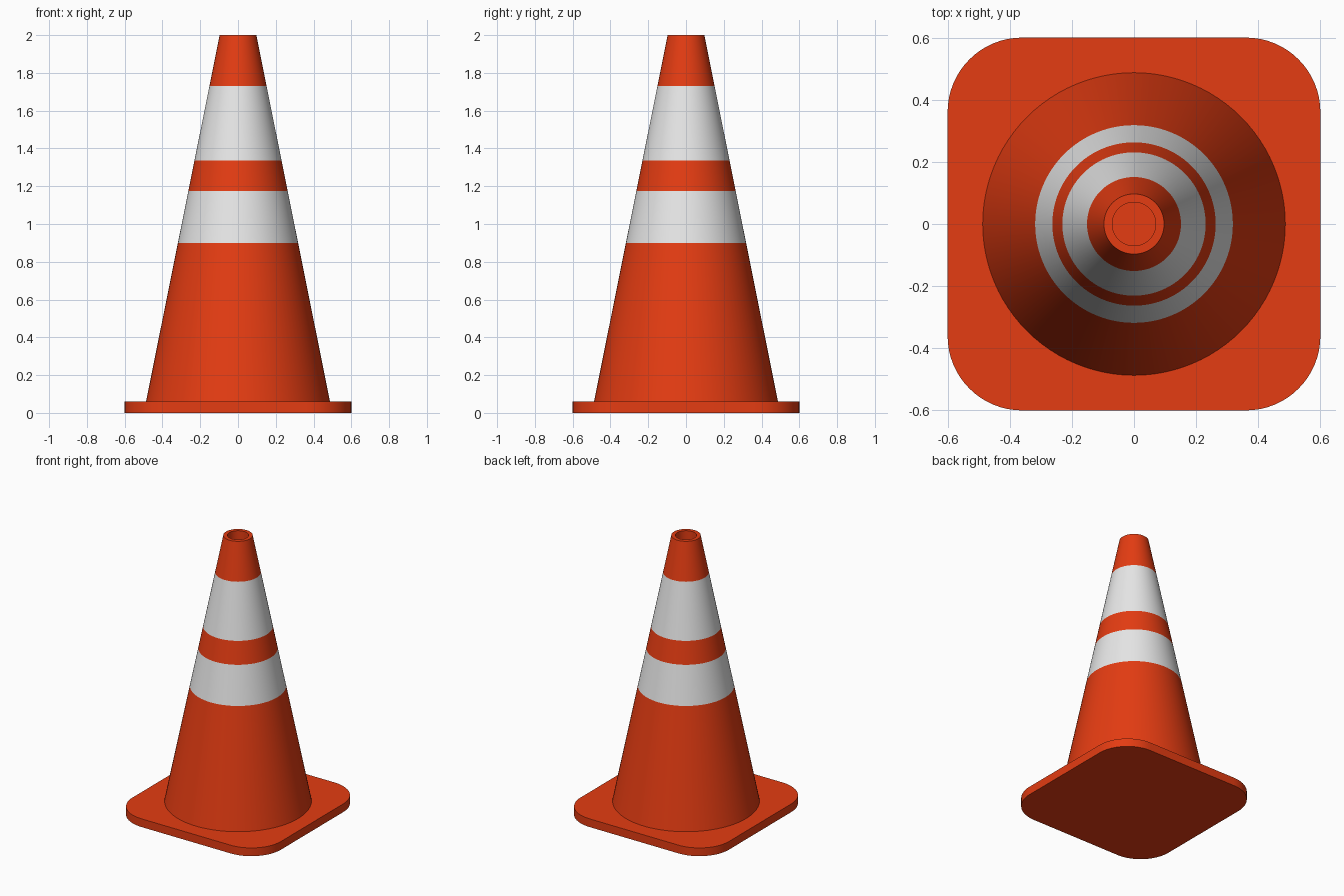
import bpy, bmesh, math

if "Cube" in bpy.data.objects:
    bpy.data.objects.remove(bpy.data.objects["Cube"])

def material(name, rgb):
    m = bpy.data.materials.new(name)
    m.diffuse_color = (*rgb, 1)
    m.use_nodes = True
    m.node_tree.nodes["Principled BSDF"].inputs["Base Color"].default_value = m.diffuse_color
    return m

orange = material("orange", (0.78, 0.045, 0.006))
white = material("white", (0.8, 0.8, 0.8))

def finish(name, bm, mats):
    bmesh.ops.recalc_face_normals(bm, faces=bm.faces)
    me = bpy.data.meshes.new(name)
    bm.to_mesh(me)
    bm.free()
    ob = bpy.data.objects.new(name, me)
    bpy.context.collection.objects.link(ob)
    for m in mats:
        me.materials.append(m)
    bpy.ops.object.select_all(action='DESELECT')
    ob.select_set(True)
    bpy.context.view_layer.objects.active = ob
    bpy.ops.object.shade_smooth_by_angle(angle=math.radians(30))
    return ob

# Base plate: square with rounded corners, extruded
HALF, CORNER, BASE_H, STEPS = 0.6, 0.24, 0.06, 16
bm = bmesh.new()
ring = []
for k in range(4):
    mid = math.radians(45 + 90 * k)
    cx = math.copysign(HALF - CORNER, math.cos(mid))
    cy = math.copysign(HALF - CORNER, math.sin(mid))
    for i in range(STEPS + 1):
        a = math.radians(90 * (k + i / STEPS))
        ring.append(bm.verts.new((cx + CORNER * math.cos(a), cy + CORNER * math.sin(a), 0)))
bottom = bm.faces.new(ring)
top = bmesh.ops.extrude_face_region(bm, geom=[bottom], use_keep_orig=True)
bmesh.ops.translate(bm, vec=(0, 0, BASE_H),
                    verts=[v for v in top["geom"] if isinstance(v, bmesh.types.BMVert)])
finish("base_plate", bm, [orange])

# Cone body: lathed profile with rings at the stripe edges and a hole in the top
R0, R1, H, SIDES = 0.487, 0.097, 2.0, 96
STRIPES = [(0.90, 1.175), (1.335, 1.73)]

def radius(z):
    return R0 + (R1 - R0) * (z - BASE_H) / (H - BASE_H)

levels = [BASE_H] + [z for s in STRIPES for z in s] + [H]
profile = [(radius(z), z) for z in levels] + [(0.07, H), (0.07, H - 0.15)]
bm = bmesh.new()
rings = [[bm.verts.new((r * math.cos(2 * math.pi * i / SIDES),
                        r * math.sin(2 * math.pi * i / SIDES), z))
          for i in range(SIDES)] for r, z in profile]
for a, b in zip(rings, rings[1:]):
    for i in range(SIDES):
        j = (i + 1) % SIDES
        bm.faces.new((a[i], a[j], b[j], b[i]))
bm.faces.new(rings[-1])   # floor of the hole
bm.faces.new(rings[0])    # underside, resting on the plate
# Stripes: colour outer faces by height
for f in bm.faces:
    z = f.calc_center_median().z
    outer = len(f.verts) == 4 and max(v.co.xy.length for v in f.verts) > 0.09
    if outer and any(lo < z < hi for lo, hi in STRIPES):
        f.material_index = 1
finish("cone_body", bm, [orange, white])
